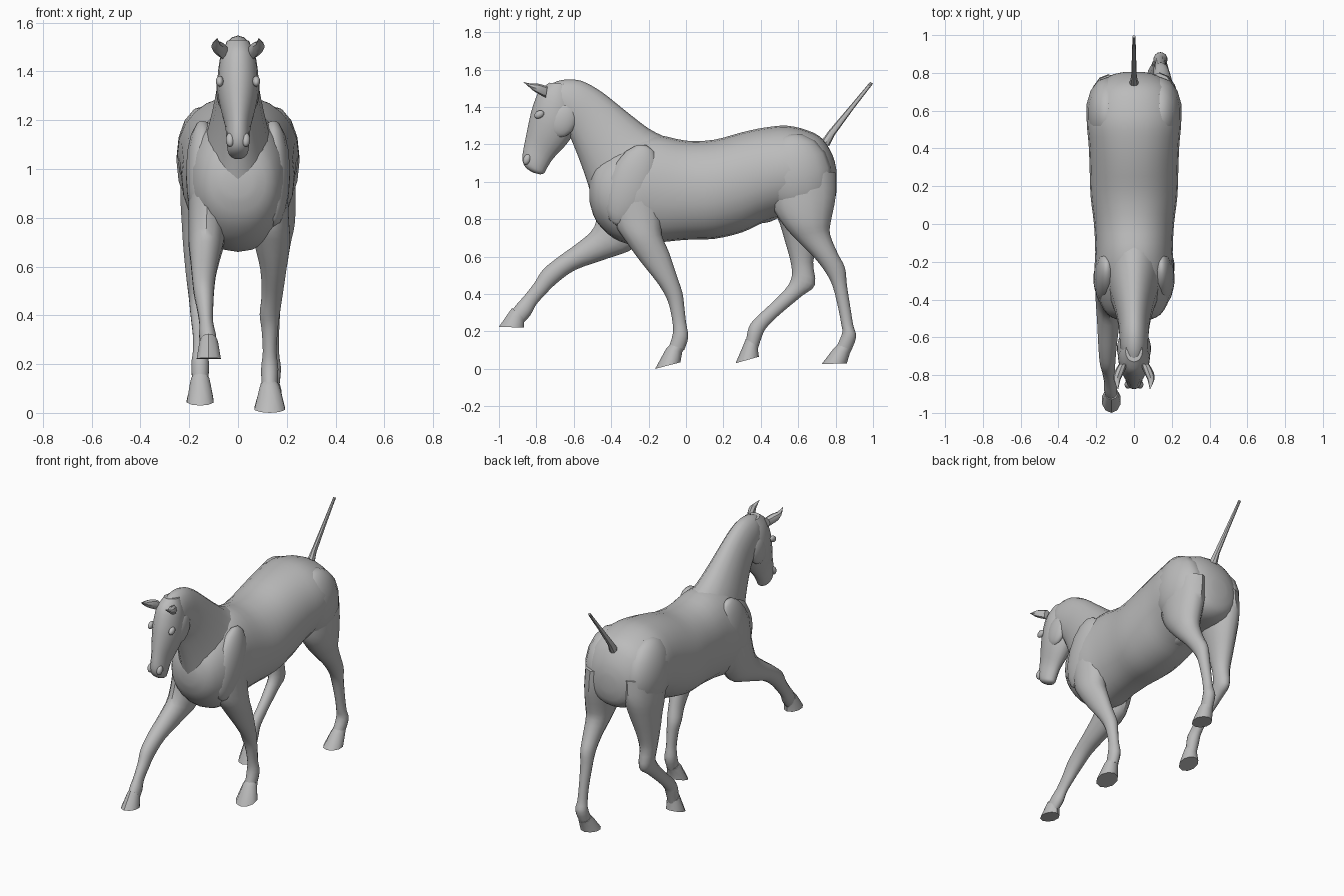
import bpy, bmesh, math
from mathutils import Vector

grey = bpy.data.materials.new("grey_coat")
grey.diffuse_color = (0.5, 0.5, 0.5, 1)


def spline(rows, steps):
    """Catmull-Rom interpolation through rows of numbers."""
    out = []
    for i in range(len(rows) - 1):
        a, b, c, d = rows[max(i - 1, 0)], rows[i], rows[i + 1], rows[min(i + 2, len(rows) - 1)]
        for s in range(steps):
            t = s / steps
            out.append([0.5 * (2 * q + (r - p) * t + (2 * p - 5 * q + 4 * r - u) * t * t
                               + (3 * q - p - 3 * r + u) * t ** 3)
                        for p, q, r, u in zip(a, b, c, d)])
    return out + [rows[-1]]


def loft(name, rows, sides=14, steps=3, power=1.0, angle=40):
    """Each row: front y, front z, back y, back z, centre x, half width."""
    bm = bmesh.new()
    rings = []
    for y1, z1, y2, z2, x, w in spline(rows, steps):
        mid = Vector((x, (y1 + y2) / 2, (z1 + z2) / 2))
        half = Vector((0, (y1 - y2) / 2, (z1 - z2) / 2))
        ring = []
        for k in range(sides):
            a = 2 * math.pi * k / sides
            c, s = math.cos(a), math.sin(a)
            c, s = (math.copysign(abs(v) ** power, v) for v in (c, s))
            ring.append(bm.verts.new(mid + half * c + Vector((w * s, 0, 0))))
        rings.append(ring)
    for r, q in zip(rings, rings[1:]):
        for k in range(sides):
            n = (k + 1) % sides
            bm.faces.new((r[k], r[n], q[n], q[k]))
    bm.faces.new(rings[0])
    bm.faces.new(rings[-1])
    bmesh.ops.recalc_face_normals(bm, faces=bm.faces)
    me = bpy.data.meshes.new(name)
    bm.to_mesh(me)
    bm.free()
    me.materials.append(grey)
    ob = bpy.data.objects.new(name, me)
    bpy.context.collection.objects.link(ob)
    bpy.ops.object.select_all(action='DESELECT')
    ob.select_set(True)
    bpy.context.view_layer.objects.active = ob
    bpy.ops.object.shade_smooth_by_angle(angle=math.radians(angle))
    return ob


def blob(name, loc, size, tilt=0):
    bpy.ops.mesh.primitive_uv_sphere_add(segments=14, ring_count=8, location=loc,
                                         rotation=(tilt, 0, 0))
    ob = bpy.context.object
    ob.name, ob.scale = name, size
    ob.data.materials.append(grey)
    bpy.ops.object.shade_smooth()


# Trunk: y, top z, bottom z, half width
trunk = [(-.515, 1.00, .89, .06), (-.48, 1.10, .79, .14), (-.39, 1.18, .70, .19),
         (-.27, 1.235, .66, .21), (-.15, 1.25, .675, .205), (0, 1.22, .69, .212),
         (.15, 1.225, .695, .23), (.30, 1.265, .73, .235), (.42, 1.29, .785, .24),
         (.54, 1.30, .82, .25), (.65, 1.275, .82, .24), (.73, 1.23, .83, .20),
         (.785, 1.14, .87, .13), (.805, 1.06, .95, .05)]
loft("trunk", [(y, t, y, b, 0, w) for y, t, b, w in trunk], 24, 3, .95)

# Neck and head
loft("neck", [(-.10, 1.235, -.46, .78, 0, .165), (-.20, 1.285, -.50, .91, 0, .135),
              (-.33, 1.385, -.545, 1.05, 0, .105), (-.45, 1.48, -.59, 1.17, 0, .085),
              (-.56, 1.54, -.62, 1.24, 0, .078), (-.66, 1.545, -.65, 1.30, 0, .072),
              (-.73, 1.52, -.69, 1.34, 0, .05)], 18)
loft("head", [(-.73, 1.53, -.62, 1.52, 0, .045), (-.785, 1.485, -.59, 1.41, 0, .075),
              (-.82, 1.40, -.595, 1.28, 0, .085), (-.84, 1.32, -.64, 1.20, 0, .074),
              (-.86, 1.22, -.71, 1.125, 0, .052), (-.875, 1.13, -.745, 1.07, 0, .046),
              (-.86, 1.08, -.76, 1.045, 0, .038), (-.82, 1.05, -.78, 1.04, 0, .018)], 16)

# Ears, eyes, cheeks, nostrils
for s, side in ((-1, "right"), (1, "left")):
    loft("ear_" + side, [(-.74, 1.51, -.75, 1.45, s * .06, .022),
                         (-.79, 1.525, -.79, 1.47, s * .08, .026),
                         (-.83, 1.525, -.82, 1.49, s * .09, .018),
                         (-.875, 1.535, -.865, 1.53, s * .085, .003)], 8, 2)
    blob("eye_" + side, (s * .075, -.785, 1.36), (.016, .028, .02), .5)
    blob("cheek_" + side, (s * .055, -.66, 1.33), (.035, .075, .095), -.4)
    blob("nostril_" + side, (s * .032, -.85, 1.12), (.018, .02, .03), -.4)
    blob("shoulder_" + side, (s * .145, -.29, .98), (.07, .13, .23), -.35)
    blob("haunch_" + side, (s * .14, .59, 1.04), (.115, .19, .22), .2)

# Tail
loft("tail", [(.725, 1.22, .765, 1.19, 0, .025), (.765, 1.275, .795, 1.25, 0, .015),
              (.88, 1.41, .90, 1.395, 0, .011), (.985, 1.535, 1.0, 1.525, 0, .008)], 8, 1)

# Left foreleg, planted
loft("left_foreleg", [(-.40, .95, -.14, .98, .125, .08), (-.38, .78, -.13, .82, .13, .08),
                      (-.32, .68, -.13, .72, .14, .075), (-.24, .57, -.09, .62, .145, .055),
                      (-.16, .47, -.05, .50, .14, .044), (-.115, .40, -.02, .41, .13, .042),
                      (-.09, .34, -.01, .34, .13, .034), (-.072, .25, 0, .25, .13, .029),
                      (-.07, .19, .012, .17, .13, .036), (-.09, .12, -.01, .10, .13, .033)])
loft("left_fore_hoof", [(-.085, .13, -.01, .105, .13, .038), (-.105, .11, -.02, .09, .13, .044),
                        (-.165, 0, -.03, .035, .13, .066)], 10, 1)

# Right foreleg, stretched forward
loft("right_foreleg", [(-.45, .92, -.16, .85, -.125, .08), (-.49, .76, -.26, .66, -.13, .075),
                       (-.57, .68, -.42, .59, -.135, .062), (-.68, .60, -.59, .53, -.14, .05),
                       (-.765, .53, -.695, .455, -.14, .042), (-.81, .46, -.75, .40, -.135, .034),
                       (-.865, .39, -.80, .345, -.13, .029), (-.905, .345, -.83, .29, -.125, .035),
                       (-.935, .305, -.865, .25, -.12, .032)])
loft("right_fore_hoof", [(-.93, .325, -.86, .265, -.12, .036), (-.945, .305, -.865, .25, -.12, .041),
                         (-1.0, .225, -.865, .22, -.12, .052)], 10, 1)

# Left hind leg, pushing back
loft("left_hind_leg", [(.44, 1.08, .80, 1.05, .13, .10), (.46, .88, .80, .92, .14, .098),
                       (.52, .77, .775, .79, .15, .085), (.60, .68, .77, .72, .15, .068),
                       (.69, .59, .81, .62, .15, .052), (.75, .51, .85, .54, .145, .042),
                       (.785, .44, .86, .45, .14, .036), (.815, .32, .88, .32, .14, .029),
                       (.83, .24, .895, .23, .14, .03), (.835, .19, .91, .17, .14, .037),
                       (.80, .11, .88, .09, .135, .034)])
loft("left_hind_hoof", [(.81, .13, .885, .10, .135, .038), (.79, .11, .875, .08, .135, .044),
                        (.725, .025, .86, .03, .13, .058)], 10, 1)

# Right hind leg, swinging forward
loft("right_hind_leg", [(.44, 1.08, .79, 1.05, -.13, .10), (.46, .88, .79, .92, -.14, .098),
                        (.50, .78, .75, .79, -.15, .083), (.53, .68, .71, .68, -.16, .066),
                        (.56, .57, .68, .57, -.165, .05), (.565, .49, .69, .45, -.16, .042),
                        (.53, .425, .62, .39, -.16, .036), (.44, .335, .50, .29, -.155, .03),
                        (.37, .27, .43, .22, -.155, .031), (.335, .22, .405, .17, -.155, .037),
                        (.32, .14, .385, .11, -.155, .033)])
loft("right_hind_hoof", [(.32, .16, .385, .12, -.155, .038), (.31, .135, .385, .10, -.155, .044),
                         (.265, .03, .39, .065, -.155, .058)], 10, 1)

# Underbelly fold between the hind legs
blob("belly_fold", (0, .44, .815), (.05, .07, .03), .3)
